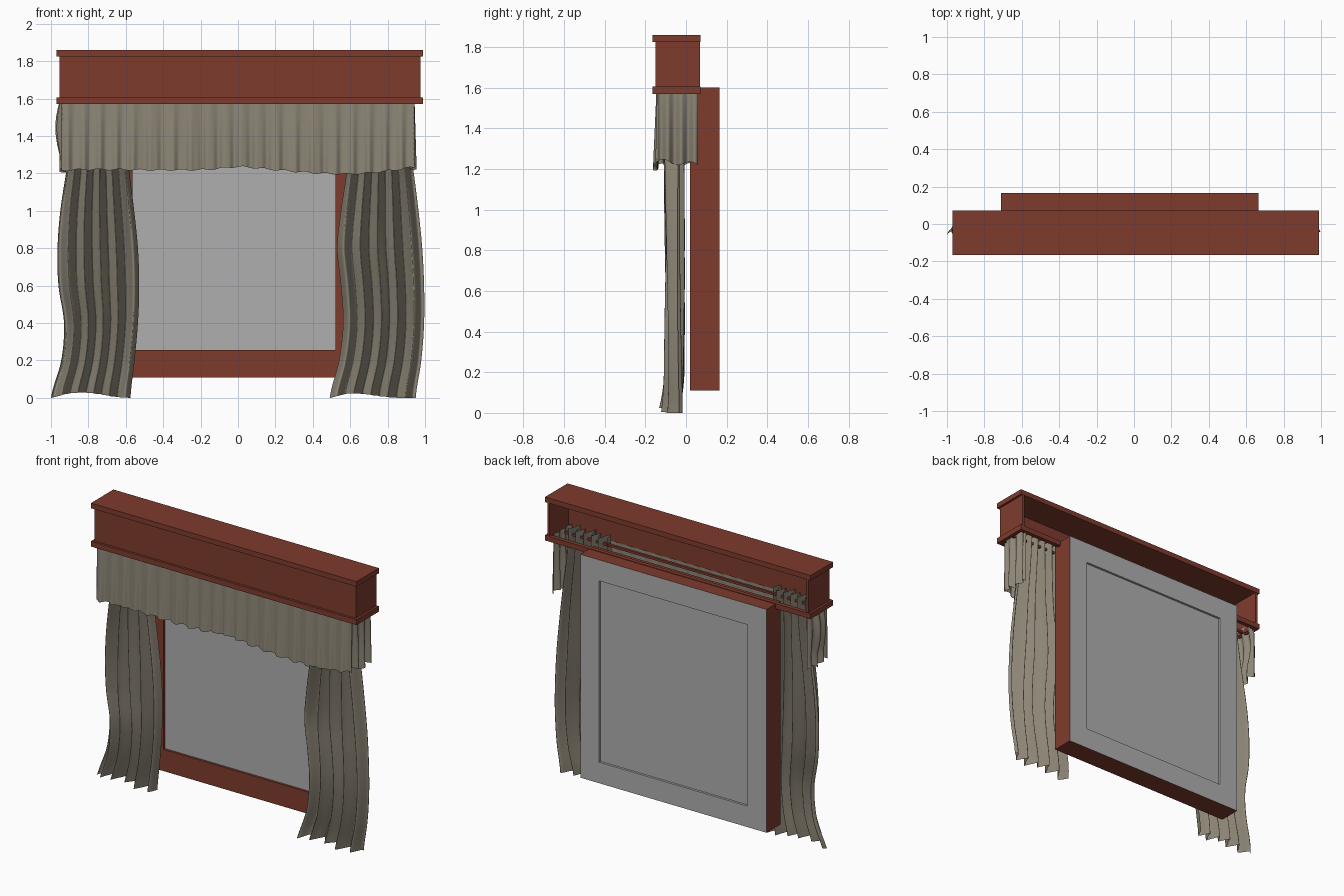
import bpy, bmesh, math

if "Cube" in bpy.data.objects:
    bpy.data.objects.remove(bpy.data.objects["Cube"])


def material(name, rgb):
    m = bpy.data.materials.new(name)
    m.diffuse_color = (*rgb, 1)
    m.use_nodes = True
    m.node_tree.nodes["Principled BSDF"].inputs["Base Color"].default_value = m.diffuse_color
    return m


RED = material("red brown wood", (0.21, 0.044, 0.027))
GREY = material("grey panel", (0.43, 0.43, 0.43))
CLOTH = material("beige cloth", (0.27, 0.24, 0.185))


def finish(name, bm, mats):
    me = bpy.data.meshes.new(name)
    bm.to_mesh(me)
    bm.free()
    for m in mats:
        me.materials.append(m)
    ob = bpy.data.objects.new(name, me)
    bpy.context.collection.objects.link(ob)
    return ob


def box(name, x0, x1, y0, y1, z0, z1, mat=RED):
    bm = bmesh.new()
    bmesh.ops.create_cube(bm, size=1)
    for v in bm.verts:
        v.co = ((x0, x1)[v.co.x > 0], (y0, y1)[v.co.y > 0], (z0, z1)[v.co.z > 0])
    return finish(name, bm, [mat])


def curve(vals, t):
    """Smooth interpolation through evenly spaced values, t in 0..1."""
    f = min(max(t, 0), 1) * (len(vals) - 1)
    i = min(int(f), len(vals) - 2)
    u = f - i
    g = lambda k: vals[min(max(k, 0), len(vals) - 1)]
    a, b, c, d = g(i - 1), g(i), g(i + 1), g(i + 2)
    return b + 0.5 * u * (c - a + u * (2*a - 5*b + 4*c - d + u * (3*(b - c) + d - a)))


def sheet(name, fn, nu, nv):
    """Cloth surface from a function of (u, v)."""
    bm = bmesh.new()
    g = [[bm.verts.new(fn(i / nu, j / nv)) for i in range(nu + 1)] for j in range(nv + 1)]
    for j in range(nv):
        for i in range(nu):
            f = bm.faces.new((g[j][i], g[j][i+1], g[j+1][i+1], g[j+1][i]))
            f.smooth = True
    return finish(name, bm, [CLOTH])


# Window: one lofted frame with recessed grey panel front and back
def window():
    bm = bmesh.new()
    x0, x1, z0, z1 = -0.71, 0.665, 0.11, 1.60
    steps = [(0.145, 0.035), (0.145, 0.02), (0, 0.02), (0, 0.165), (0.14, 0.165), (0.14, 0.15)]
    loops = []
    for d, y in steps:
        loops.append([bm.verts.new(p) for p in ((x0+d, y, z0+d), (x1-d, y, z0+d),
                                                (x1-d, y, z1-d), (x0+d, y, z1-d))])
    for k in range(len(loops) - 1):
        for i in range(4):
            j = (i + 1) % 4
            f = bm.faces.new((loops[k][i], loops[k][j], loops[k+1][j], loops[k+1][i]))
            f.material_index = 1 if k >= 3 else 0
    for lp in (loops[0], loops[-1]):
        bm.faces.new(lp).material_index = 1
    bmesh.ops.recalc_face_normals(bm, faces=bm.faces)
    finish("window_frame", bm, [RED, GREY])


window()

# Pelmet box, open at the back and underneath
X0, X1 = -0.955, 0.975
box("pelmet_front", X0, X1, -0.15, -0.135, 1.58, 1.85)
box("pelmet_top", X0 - 0.015, X1 + 0.015, -0.165, 0.072, 1.826, 1.86)
for s, x in (("left", X0), ("right", X1 - 0.015)):
    box("pelmet_side_" + s, x, x + 0.015, -0.15, 0.07, 1.58, 1.85)
# Lower trim
box("lower_trim_front", X0 - 0.015, X1 + 0.015, -0.165, -0.148, 1.57, 1.606)
box("lower_trim_left", X0 - 0.015, X0 + 0.01, -0.165, 0.072, 1.57, 1.606)
box("lower_trim_right", X1 - 0.01, X1 + 0.015, -0.165, 0.072, 1.57, 1.606)
box("lower_trim_back", X0, X1, 0.045, 0.072, 1.57, 1.604)


# Curtains: outlines sampled every 0.2 in height
def curtain(name, left, right, hem, flare, phase):
    def fn(u, v):
        z0 = curve(hem, u)
        z = z0 + (1.64 - z0) * v
        t = z / 1.6
        a, b = curve(left, t), curve(right, t)
        w = 2 * math.pi * 5 * u + phase
        y = -0.058 + 0.04 * math.sin(w) + 0.012 * math.sin(0.47 * w + 3 * v)
        y -= flare * max(0, 1 - z / 0.22) ** 2 * (1 - u) * 0.5
        x = a + (b - a) * (u + 0.012 * math.sin(2 * w) * math.sin(math.pi * u))
        return x, y, z
    sheet(name, fn, 100, 40)


curtain("curtain_left",
        [-1.0, -0.945, -0.93, -0.96, -0.965, -0.95, -0.92, -0.89, -0.87],
        [-0.575, -0.553, -0.535, -0.528, -0.535, -0.555, -0.58, -0.6, -0.61],
        [0.0, 0.022, 0.028, 0.02, 0.006, 0.0], 0.05, 0.6)
curtain("curtain_right",
        [0.49, 0.54, 0.562, 0.55, 0.53, 0.55, 0.58, 0.6, 0.61],
        [0.95, 0.98, 0.995, 0.995, 0.985, 0.965, 0.94, 0.91, 0.89],
        [0.0, 0.022, 0.02, 0.008, 0.0, 0.0], 0.08, 2.4)

# Valance: cloth following a U-shaped path round the front and both ends
SIDE, HALF, R = 0.2, 0.945, 0.02
TOTAL = 2 * SIDE + 2 * HALF
HEM = [1.22, 1.215, 1.22, 1.22, 1.218, 1.218, 1.22, 1.235, 1.222, 1.208, 1.198, 1.198, 1.215, 1.235, 1.22]


def valance(u, v):
    s = u * TOTAL
    drop = 1 - v
    if s < SIDE:
        p, n, k = (-HALF, 0.06 - s), (-1, 0), s / SIDE
    elif s > TOTAL - SIDE:
        p, n, k = (HALF, 0.06 - (TOTAL - s)), (1, 0), (TOTAL - s) / SIDE
    else:
        p, n, k = (s - SIDE - HALF, 0.06 - SIDE), (0, -1), 0
    side = n[0] != 0
    if side:
        # deeper folds on the returns, bulging on the left
        r = 0.012 * math.sin(k * 6 * math.pi) * (0.5 + drop)
        r += (0.03 if n[0] < 0 else 0.0) * math.sin(math.pi * min(1, drop * 1.25)) * math.sin(math.pi * k)
        r -= 0.008
    else:
        w = 2 * math.pi * p[0]
        r = (0.004 + 0.006 * drop) * math.sin(w * 10.5 + math.sin(w * 1.3))
        r += 0.003 * math.sin(w * 23 + 1) * drop + 0.009 * drop
    z0 = curve(HEM, u) + (0.004 * math.sin(p[0] * 57) if not side else 0.012 * math.sin(k * 9))
    return p[0] + n[0] * r, p[1] + n[1] * r, z0 + (1.62 - z0) * v


sheet("valance", valance, 420, 14)

# Curtain rail hidden inside the pelmet
box("curtain_rail", -0.94, 0.95, -0.066, -0.05, 1.585, 1.6)
